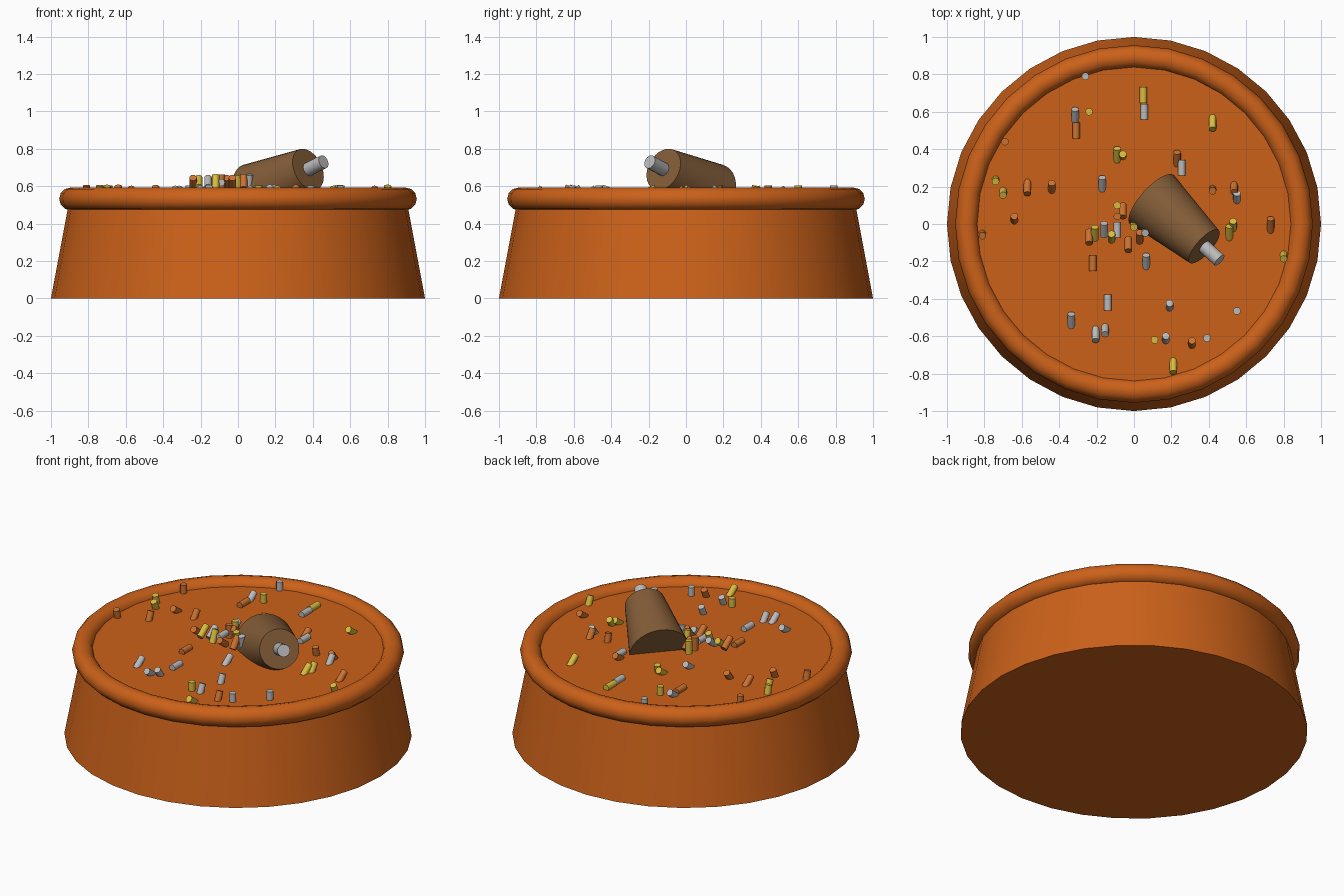
import bpy, math, random
from mathutils import Vector

if "Cube" in bpy.data.objects:
    bpy.data.objects.remove(bpy.data.objects["Cube"])

random.seed(4)

def material(name, rgb):
    m = bpy.data.materials.new(name)
    m.diffuse_color = (*rgb, 1)
    m.use_nodes = True
    m.node_tree.nodes["Principled BSDF"].inputs["Base Color"].default_value = m.diffuse_color
    return m

TERRACOTTA = material("terracotta", (0.60, 0.12, 0.01))
BROWN = material("brown", (0.23, 0.11, 0.04))
GREY = material("light_grey", (0.5, 0.5, 0.5))
ORANGE = material("orange", (0.60, 0.17, 0.03))
YELLOW = material("yellow", (0.70, 0.50, 0.05))

def finish(name, mat):
    o = bpy.context.object
    o.name = name
    o.data.materials.append(mat)
    bpy.ops.object.shade_smooth_by_angle(angle=math.radians(35))
    return o

def frustum(name, a, b, r1, r2, mat, sides=32):
    """Tapered cylinder running from point a (radius r1) to point b (radius r2)."""
    a, b = Vector(a), Vector(b)
    bpy.ops.mesh.primitive_cone_add(vertices=sides, radius1=r1, radius2=r2,
                                    depth=(b - a).length, location=(a + b) / 2,
                                    rotation=(b - a).to_track_quat('Z', 'Y').to_euler())
    return finish(name, mat)

# Bowl body with flat top, and rolled rim
FLOOR = 0.55
bpy.ops.mesh.primitive_cone_add(vertices=32, radius1=1.0, radius2=0.897,
                                depth=FLOOR, location=(0, 0, FLOOR / 2))
finish("bowl_body", TERRACOTTA)
bpy.ops.mesh.primitive_torus_add(major_segments=32, minor_segments=12,
                                 major_radius=0.895, minor_radius=0.061,
                                 location=(0, 0, 0.532))
finish("bowl_rim", TERRACOTTA)

# Half-sunk tapered scoop with its handle along the same axis
tilt, heading = math.radians(20), math.radians(-42)
axis = Vector((math.cos(heading) * math.cos(tilt),
               math.sin(heading) * math.cos(tilt), math.sin(tilt)))
small_end = Vector((0.375, -0.12, 0.69))
frustum("scoop_cup", small_end - axis * 0.40, small_end, 0.175, 0.117, BROWN)
frustum("scoop_handle", small_end - axis * 0.03, small_end + axis * 0.118,
        0.037, 0.037, GREY, 16)

# Pellets: x, y and length as seen from above
orange = [(-.31, .50, .09), (-.69, .44, .04), (-.57, .195, .08), (-.44, .195, .07),
          (-.64, .025, .06), (-.81, -.055, .05), (-.24, -.07, .08), (-.22, -.21, .09),
          (-.03, -.11, .08), (.03, -.07, .07), (.23, .35, .08), (.42, .185, .05),
          (.535, .195, .07), (.73, -.005, .08), (.31, -.64, .06), (-.06, .07, .08),
          (-.09, .04, .04)]
yellow = [(.05, .69, .09), (-.24, .60, .04), (.42, .54, .08), (-.09, .37, .08),
          (-.06, .365, .05), (-.74, .235, .05), (-.70, .17, .06), (-.21, -.05, .08),
          (-.12, -.07, .06), (-.09, .10, .04), (0, -.01, .05), (.53, -.01, .07),
          (.51, -.045, .08), (.80, -.17, .06), (.11, -.62, .04), (.21, -.76, .08)]
grey = [(-.26, .79, .04), (-.315, .58, .08), (.055, .60, .09), (-.17, .215, .08),
        (.255, .30, .09), (.55, .14, .07), (-.16, -.03, .08), (-.09, -.03, .09),
        (.065, -.20, .08), (-.14, -.42, .09), (.19, -.44, .06), (.55, -.465, .04),
        (-.335, -.515, .08), (-.205, -.59, .08), (-.155, -.565, .07), (.17, -.615, .06),
        (.39, -.61, .04), (.06, -.04, .05)]

for label, mat, spots in (("orange", ORANGE, orange), ("yellow", YELLOW, yellow),
                          ("grey", GREY, grey)):
    for i, (x, y, seen) in enumerate(spots):
        lean = math.acos(min(1, (seen - 0.04) / 0.05)) * random.choice((-1, 1))
        half = Vector((0, math.cos(lean), math.sin(lean))) * 0.042
        # the heap next to the scoop sits higher than the scattered pellets
        in_heap = -0.25 < x < 0.07 and -0.13 < y < 0.12
        c = Vector((x, y, FLOOR + (0.07 if in_heap else 0.012)))
        frustum(f"{label}_pellet_{i}", c - half, c + half, 0.02, 0.02, mat, 12)
